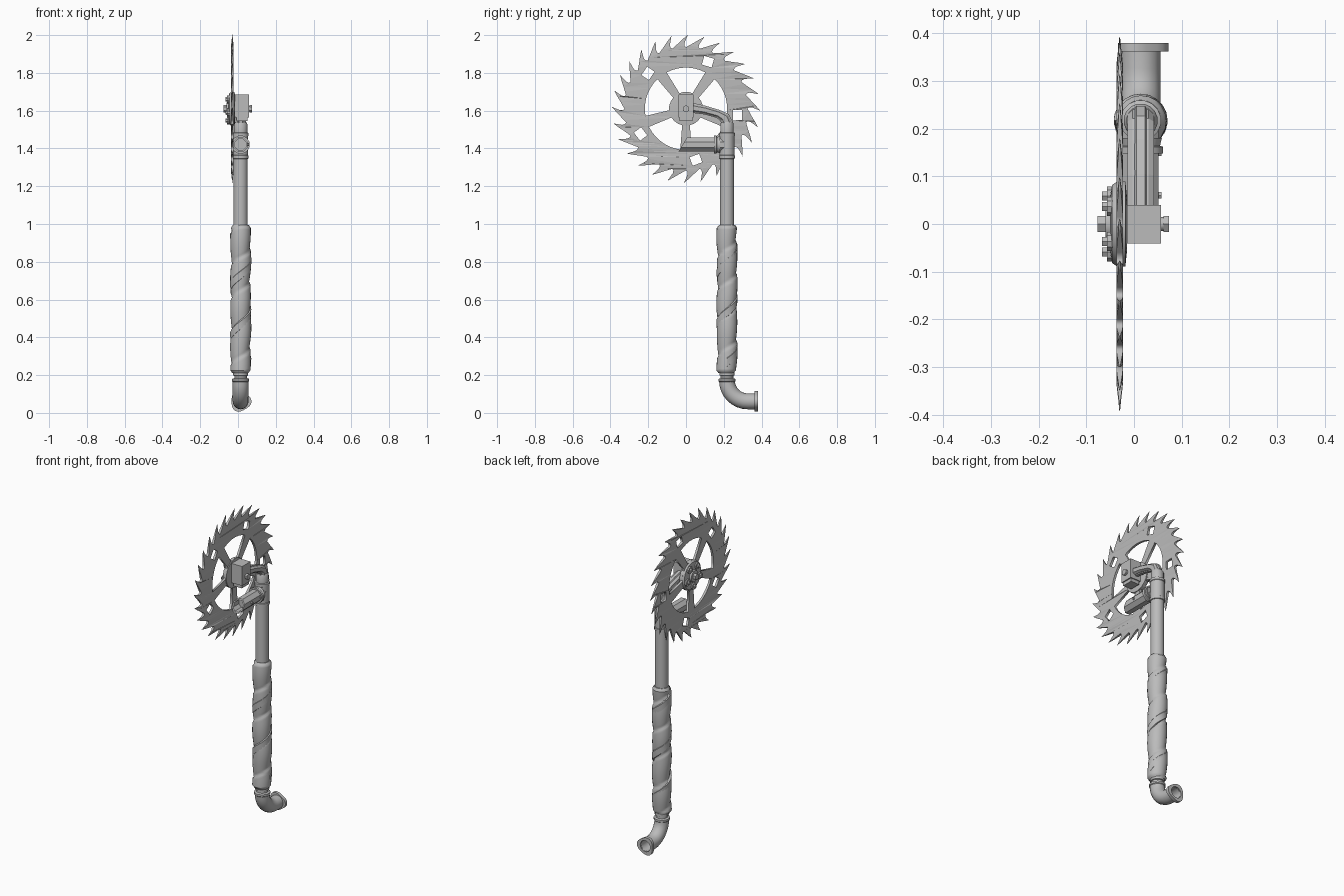
import bpy, bmesh
from math import sin, cos, pi, radians, tau
from mathutils import Vector, Matrix

cube = bpy.data.objects.get("Cube")
if cube:
    bpy.data.objects.remove(cube)

steel = bpy.data.materials.new("worn grey steel")
steel.use_nodes = True
GREY = (0.5, 0.5, 0.5, 1)
steel.diffuse_color = GREY
steel.node_tree.nodes["Principled BSDF"].inputs["Base Color"].default_value = GREY

PX, PY = 0.014, 0.217        # pole axis
HUB = Vector((0, 0, 1.61))   # blade axis
BLADE_X = -0.03
# local z axis turned to world x or y
AXES = {
    "x": Matrix(((0, 0, 1), (1, 0, 0), (0, 1, 0))),
    "y": Matrix(((1, 0, 0), (0, 0, 1), (0, -1, 0))),
    "z": Matrix.Identity(3),
}


def finish(name, bm, smooth=True):
    bmesh.ops.recalc_face_normals(bm, faces=bm.faces)
    mesh = bpy.data.meshes.new(name)
    bm.to_mesh(mesh)
    bm.free()
    obj = bpy.data.objects.new(name, mesh)
    bpy.context.collection.objects.link(obj)
    mesh.materials.append(steel)
    if smooth:
        bpy.ops.object.select_all(action="DESELECT")
        obj.select_set(True)
        bpy.context.view_layer.objects.active = obj
        bpy.ops.object.shade_smooth_by_angle(angle=radians(35))
    return obj


def loft(name, rings, caps=True, smooth=True):
    """Skin a list of closed rings of points."""
    bm = bmesh.new()
    vs = [[bm.verts.new(p) for p in ring] for ring in rings]
    n = len(vs[0])
    for a, b in zip(vs, vs[1:]):
        for i in range(n):
            j = (i + 1) % n
            bm.faces.new((a[i], a[j], b[j], b[i]))
    if caps:
        bm.faces.new(vs[0])
        bm.faces.new(vs[-1])
    return finish(name, bm, smooth)


def turned(name, profile, origin, axis="z", sides=16, smooth=True):
    """Turn (radius, height) pairs about an axis."""
    m, o = AXES[axis], Vector(origin)
    rings = [[o + m @ Vector((r * cos(tau * (i + .5) / sides), r * sin(tau * (i + .5) / sides), h))
              for i in range(sides)] for r, h in profile]
    return loft(name, rings, smooth=smooth)


def bolt(name, x0, x1, y, z, r, sides=6):
    return turned(name, [(r, x0), (r, x1)], (0, y, z), "x", sides, False)


def box(name, lo, hi, bevel=0):
    bm = bmesh.new()
    bmesh.ops.create_cube(bm, size=1)
    lo, hi = Vector(lo), Vector(hi)
    for v in bm.verts:
        v.co = Vector([(a + b) / 2 + c * (b - a) for a, b, c in zip(lo, hi, v.co)])
    if bevel:
        bmesh.ops.bevel(bm, geom=bm.edges[:], offset=bevel, segments=1, affect="EDGES")
    return finish(name, bm, False)


# ---- saw blade: outline with windows, teeth thinned to an edge
def polar(r, a):
    return Vector((r * cos(a), r * sin(a)))


TEETH = 28
TOOTH = [(0, .326), (.2, .335), (.5, .350), (.8, .370), (1.12, .393),
         (1.0, .368), (.9, .348), (.9, .333)]
outline = [polar(r, -(k + t) * tau / TEETH) for k in range(TEETH) for t, r in TOOTH]
windows = []
for k in range(5):
    mid = radians(90 + 72 * k)
    outer = [polar(.218, mid + radians(a)) for a in range(-28, 29, 8)]
    inner = [polar(.09, mid + radians(a)) for a in (23, 0, -23)]
    windows.append(outer + inner)
    a = radians(65 + 72 * k)
    rot = Matrix.Rotation(a + .15, 2)
    windows.append([polar(.275, a) + rot @ Vector(c)
                    for c in ((-.024, -.027), (.024, -.027), (.024, .027), (-.024, .027))])

curve = bpy.data.curves.new("blade_outline", "CURVE")
curve.dimensions = "2D"
curve.fill_mode = "BOTH"
curve.extrude = 0.007
for pts in [outline] + windows:
    s = curve.splines.new("POLY")
    s.points.add(len(pts) - 1)
    s.use_cyclic_u = True
    for p, q in zip(s.points, pts):
        p.co = (q.x, q.y, 0, 1)
helper = bpy.data.objects.new("blade_outline", curve)
bpy.context.collection.objects.link(helper)
bpy.context.view_layer.update()
flat = bpy.data.meshes.new_from_object(helper.evaluated_get(bpy.context.evaluated_depsgraph_get()))
bpy.data.objects.remove(helper)
bm = bmesh.new()
bm.from_mesh(flat)
bmesh.ops.remove_doubles(bm, verts=bm.verts, dist=1e-5)
for v in bm.verts:
    r = v.co.xy.length
    v.co.z *= min(1, max(.1, (.395 - r) / .06))
    v.co = HUB + Vector((BLADE_X, 0, 0)) + AXES["x"] @ v.co
finish("saw_blade", bm, False)

# ---- hub: flanges, ring of bolts and axle
turned("hub_flange", [(.06, -.05), (.083, -.046), (.09, -.036), (.09, -.018), (.06, -.015)],
       HUB, "x", 20)
turned("hub_cap", [(.034, -.06), (.04, -.045)], HUB, "x", 16)
for k in range(5):
    p = polar(.062, radians(54 + 72 * k))
    y, z = p.x, HUB.z + p.y
    turned("hub_lug", [(.021, -.057), (.021, -.045)], (0, y, z), "x", 10)
    bolt("hub_bolt", -.067, -.055, y, z, .011)
bolt("axle_outer_nut", -.077, -.058, 0, HUB.z, .019)
turned("axle", [(.013, -.07), (.013, .068)], HUB, "x", 12)
bolt("axle_inner_nut", .062, .073, 0, HUB.z, .019)
turned("axle_washer", [(.015, .055), (.015, .063)], HUB, "x", 12)

# ---- bearing block and bent arm to the pole
box("bearing_block", (-.015, -.041, 1.565), (.057, .040, 1.685))
box("bearing_block_foot", (-.008, -.034, 1.545), (.05, .034, 1.566))
ARM = [(.03, 1.615, .024), (.10, 1.603, .021), (.17, 1.583, .02),
       (.205, 1.563, .026), (.217, 1.53, .03)]


def arm_rings(half, grow):
    rings = []
    for i, (y, z, t) in enumerate(ARM):
        a, b = ARM[max(i - 1, 0)], ARM[min(i + 1, len(ARM) - 1)]
        n = Vector((0, a[1] - b[1], b[0] - a[0])).normalized()
        c = Vector((PX, y, z))
        t *= grow
        rings.append([c + Vector((sx * half, 0, 0)) + n * sz * t
                      for sx, sz in ((-1, -.6), (-.6, -1), (.6, -1), (1, -.6),
                                     (1, .6), (.6, 1), (-.6, 1), (-1, .6))])
    return rings


loft("bent_arm", arm_rings(.028, .85), smooth=False)
loft("bent_arm_rib", arm_rings(.015, 1.1), smooth=False)

# ---- pole with top fitting
turned("pole", [(.038, .98), (.038, 1.36)], (PX, PY, 0))
turned("pole_fitting", [(.038, 1.345), (.043, 1.347), (.043, 1.362), (.04, 1.364), (.04, 1.465),
                        (.043, 1.467), (.043, 1.482), (.036, 1.485), (.036, 1.53), (.03, 1.54)],
       (PX, PY, 0))

# ---- side spout with a slanted end
STUB = [polar(.04, radians(22.5 + 45 * i)) for i in range(8)]


def stub_ring(y, scale=1, slant=0):
    return [Vector((PX + p.x * scale, y + slant * (p.y * scale + .037), 1.42 + p.y * scale))
            for p in STUB]


loft("side_spout", [stub_ring(.2), stub_ring(-.04, 1, .6), stub_ring(-.04, .8, .6),
                    stub_ring(.03, .8)], smooth=False)
turned("spout_collar", [(.049, .148), (.049, .162), (.042, .164), (.046, .18)],
       (PX, 0, 1.42), "y", 12)
for y, x1 in ((.15, .058), (.06, .058)):
    bolt("spout_bolt", -.022, x1, y, 1.42, .008)

# ---- cloth grip wound in a spiral
SIDES, STEPS, PITCH = 20, 100, .175


def grip_radius(z, a):
    phase = (z / PITCH - a / tau) % 1
    swell = .006 * sin(pi * phase) + (.004 * phase if phase < .93 else -.002)
    return .047 + swell + .0015 * sin(z * 17 + a)


rings = []
for i in range(STEPS + 1):
    z = .21 + .785 * i / STEPS
    end = min(1, .8 + .1 * min(i, STEPS - i))
    rings.append([Vector((PX + end * grip_radius(z, a) * cos(a),
                          PY + end * grip_radius(z, a) * sin(a), z))
                  for a in (tau * k / SIDES for k in range(SIDES))])
loft("wrapped_grip", rings)
# loose diagonal binding over the cloth
rings = []
for i in range(49):
    t = i / 48
    a = 5 * pi * t
    out = Vector((cos(a), sin(a), 0))
    c = Vector((PX, PY, .27 + .66 * t))
    rings.append([c + out * r + Vector((0, 0, h))
                  for r, h in ((.046, -.028), (.054, -.024), (.0565, .018), (.046, .028))])
loft("grip_binding", rings)

# ---- pipe elbow at the foot with collar and lobed flange
turned("foot_collar", [(.038, .16), (.046, .168), (.046, .18), (.034, .184), (.034, .196),
                       (.04, .198), (.04, .215)], (PX, PY, 0))
BEND, CZ = .11, .061
path = [(PY + BEND * (1 - cos(a)), CZ + BEND * (1 - sin(a)), a)
        for a in (pi / 2 * k / 8 for k in range(9))]
path.append((.372, CZ, pi / 2))


def elbow_ring(y, z, a, r):
    side = Vector((0, cos(a), sin(a)))
    return [Vector((PX, y, z)) + Vector((r * cos(b), 0, 0)) + side * r * sin(b)
            for b in (tau * k / 16 for k in range(16))]


outer = [elbow_ring(y, z, a, .042) for y, z, a in path]
inner = [elbow_ring(y, z, a, .034) for y, z, a in reversed(path[4:])]
loft("foot_elbow", outer + inner)


def flange_ring(y, r, lobe):
    return [Vector((PX + (r + lobe * cos(3 * b)) * cos(b), y,
                    CZ + (r + lobe * cos(3 * b)) * sin(b)))
            for b in (tau * k / 24 + pi / 6 for k in range(24))]


rim = [flange_ring(.362, .036, 0), flange_ring(.362, .053, .005), flange_ring(.38, .053, .005),
       flange_ring(.38, .034, 0), flange_ring(.362, .036, 0)]
loft("foot_flange", rim, caps=False)
